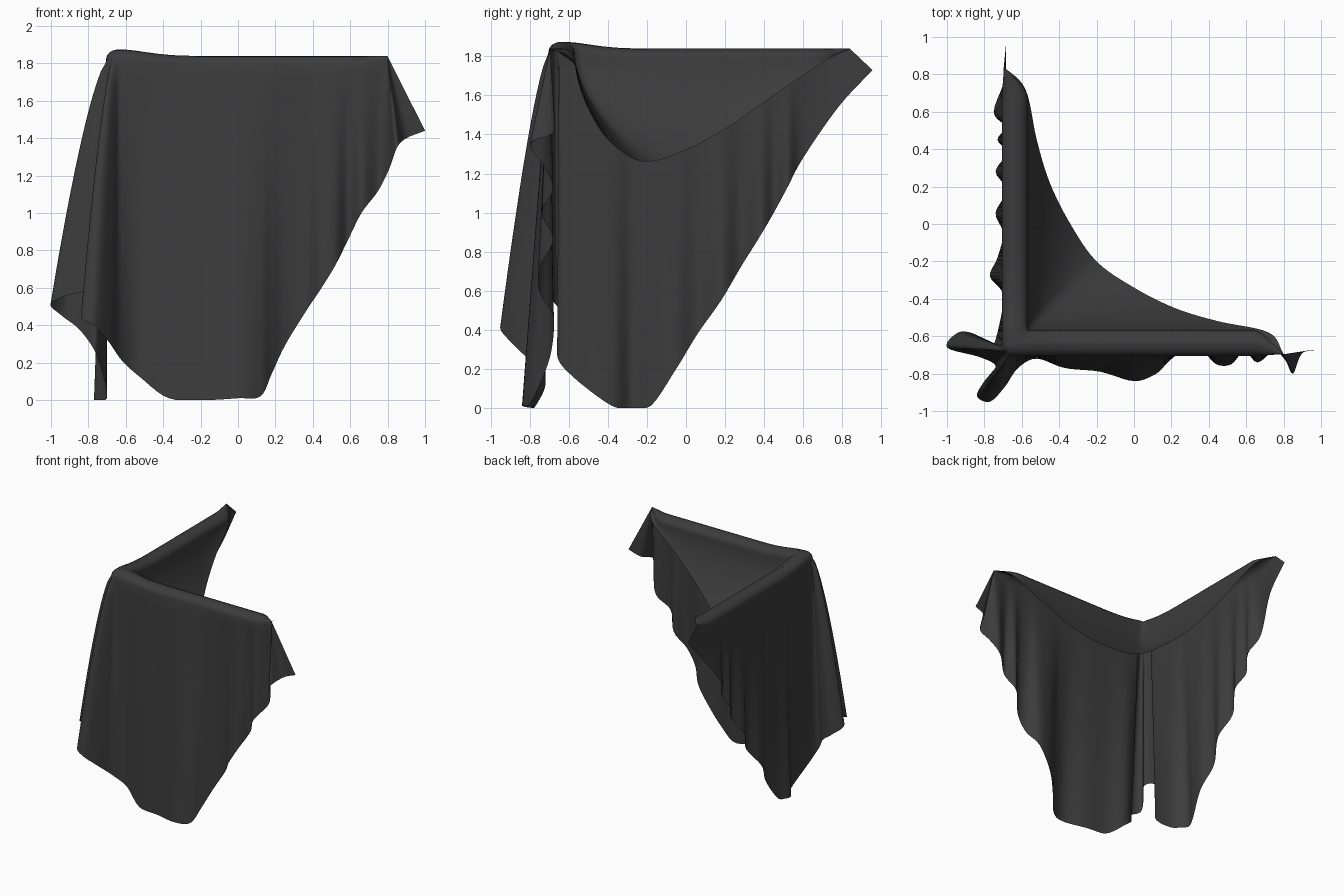
import bpy, bmesh, math
from mathutils import Vector

if "Cube" in bpy.data.objects:
    bpy.data.objects.remove(bpy.data.objects["Cube"])

RAIL, TOP = -0.64, 1.84                 # L-shaped ridge the cloth hangs over
END_X, END_Y = 0.80, 0.84               # where the ridge stops on each arm
mat = bpy.data.materials.new("charcoal_cloth")
mat.diffuse_color = (0.045, 0.045, 0.045, 1)
mat.use_nodes = True
mat.node_tree.nodes["Principled BSDF"].inputs["Base Color"].default_value = mat.diffuse_color


def smooth_path(keys, steps):
    """Catmull-Rom curve through the keys."""
    p = [Vector(k) for k in keys]
    p = [2 * p[0] - p[1]] + p + [2 * p[-1] - p[-2]]
    out = []
    for i in range(1, len(p) - 2):
        a, b, c, d = p[i - 1:i + 3]
        for s in range(steps):
            t = s / steps
            out.append(0.5 * (2 * b + (c - a) * t + (2 * a - 5 * b + 4 * c - d) * t * t
                              + (3 * b - a - 3 * c + d) * t ** 3))
    return out + [p[-2]]


def sheet(name, columns):
    """Grid mesh from equal-length columns of points."""
    bm = bmesh.new()
    grid = [[bm.verts.new(v) for v in col] for col in columns]
    for a, b in zip(grid, grid[1:]):
        for i in range(len(a) - 1):
            bm.faces.new((a[i], a[i + 1], b[i + 1], b[i]))
    bmesh.ops.remove_doubles(bm, verts=bm.verts, dist=0.0005)
    bmesh.ops.recalc_face_normals(bm, faces=bm.faces)
    me = bpy.data.meshes.new(name)
    bm.to_mesh(me)
    bm.free()
    for f in me.polygons:
        f.use_smooth = True
    me.materials.append(mat)
    ob = bpy.data.objects.new(name, me)
    bpy.context.collection.objects.link(ob)


def ridge_point(along, left):
    """Point on the ridge and a 0-1 taper towards the arm's end."""
    end = END_Y if left else END_X
    a = min(max(along, RAIL), end)
    taper = min(1, (end - a) / 0.13)
    side = RAIL - 0.055 * (1 - taper)
    z = TOP + 0.035 * math.exp(-((a - RAIL) / 0.2) ** 2)   # hump at the corner
    return Vector((side, a, z) if left else (a, side, z)), taper


# Hem of the hanging cloth: front panel, two corner folds, left panel
front_hem = [(1.0, -.67, 1.44), (.90, -.69, 1.40), (.85, -.80, 1.35), (.81, -.73, 1.24),
             (.75, -.68, 1.12), (.66, -.74, 1.0), (.59, -.68, .86), (.52, -.75, .72),
             (.44, -.75, .59), (.36, -.68, .47), (.25, -.69, .29), (.18, -.74, .14),
             (.12, -.80, .02), (0, -.84, .01), (-.18, -.79, .0), (-.37, -.77, .01),
             (-.52, -.72, .12), (-.62, -.77, .21)]
corner_hem = [(-.69, -.87, .31), (-.77, -.95, .40), (-.84, -.92, .44), (-.80, -.84, .50),
              (-.74, -.76, .56), (-.83, -.71, .58), (-1.0, -.66, .52), (-.94, -.58, .45),
              (-.85, -.59, .38), (-.77, -.66, .27)]
left_hem = [(-.73, -.58, .16), (-.70, -.38, .01), (-.77, -.28, .0), (-.73, -.18, .01),
            (-.70, -.05, .2), (-.74, .06, .38), (-.68, .18, .55), (-.74, .28, .72),
            (-.68, .38, .88), (-.73, .45, 1.0), (-.69, .52, 1.13), (-.75, .60, 1.28),
            (-.69, .78, 1.54), (-.685, .955, 1.73)]
hem = smooth_path(front_hem + corner_hem + left_hem, 5)
first, last = (len(front_hem) - 1) * 5, (len(front_hem) + len(corner_hem)) * 5

outer = []
for i, h in enumerate(hem):
    k = min(max((i - first) / (last - first), 0), 1)     # 0 front, 1 left
    ang = k * math.pi / 2
    out = Vector((-math.sin(ang), -math.cos(ang), 0))
    lobe = math.sin(k * math.pi)
    left = k > 0.5
    spine, taper = ridge_point(RAIL if 0 < k < 1 else (h.y if left else h.x), left)
    r = 0.065 * max(taper, 0.02)
    col = [spine + out * r * math.sin(a) - Vector((0, 0, 0.8 * r * (1 - math.cos(a))))
           for a in [j * math.pi / 8 for j in range(5)]]
    start = col[-1].copy()
    for j in range(1, 21):
        t = j / 20
        p = start.lerp(h, t ** (1 - 0.3 * min(1, lobe * 1.5)))
        p.z = max(0, start.z + (h.z - start.z) * t)
        col.append(p)
    outer.append(col)
sheet("outer_drape", outer)

# Sagging flap inside the corner: free edge, with its matching ridge position
edge = [(.8, -.695, 1.84), (.72, -.58, 1.78), (.45, -.52, 1.60), (.22, -.45, 1.44),
        (0, -.34, 1.32), (-.2, -.2, 1.26)]
ridge = [.8, .74, .47, .2, -.2, RAIL]
edge_all = edge + [(y, x, z) for x, y, z in edge[-2:0:-1]] + [(-.695, .84, 1.84)]
ridge_all = ridge + ridge[-2:0:-1] + [.84]
half = (len(edge) - 1) * 6
stations = [a + (b - a) * s / 6 for a, b in zip(ridge_all, ridge_all[1:])
            for s in range(6)] + [ridge_all[-1]]

inner = []
for i, (e, along) in enumerate(zip(smooth_path(edge_all, 6), stations)):
    left = i > half
    spine, taper = ridge_point(along, left)
    r = 0.07 * taper
    near = max(0, 1 - (along - RAIL) / 0.15)             # blend at the corner
    n = Vector((1, near, 0)) if left else Vector((near, 1, 0))
    col = [spine + n * r * math.sin(a) - Vector((0, 0, 0.7 * r * (1 - math.cos(a))))
           for a in [j * math.pi / 8 for j in range(5)]]
    start = col[-1].copy()
    for j in range(1, 17):
        t = j / 16
        p = start.lerp(e, t ** 1.8)
        p.z = start.z + (e.z - start.z) * t
        col.append(p)
    inner.append(col)
sheet("inner_flap", inner)
